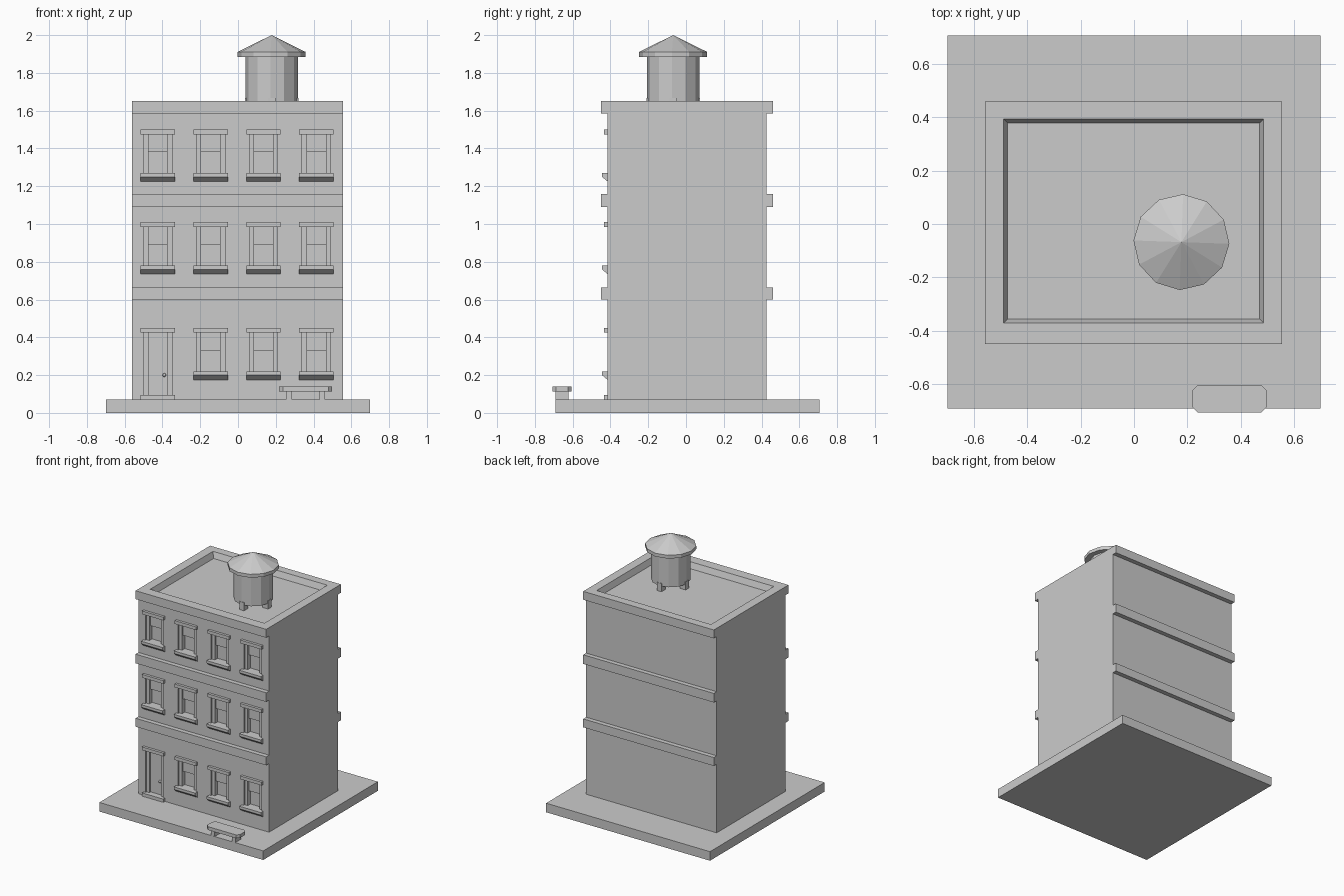
import bpy, bmesh, math
from mathutils import Matrix

cube = bpy.data.objects.get("Cube")
if cube:
    bpy.data.objects.remove(cube, do_unlink=True)

stone = bpy.data.materials.new("stone_grey")
stone.use_nodes = True
GREY = (0.6, 0.6, 0.6, 1)
stone.diffuse_color = GREY
stone.node_tree.nodes["Principled BSDF"].inputs["Base Color"].default_value = GREY


def finish(name, bm):
    bmesh.ops.recalc_face_normals(bm, faces=bm.faces)
    mesh = bpy.data.meshes.new(name)
    bm.to_mesh(mesh)
    bm.free()
    mesh.materials.append(stone)
    obj = bpy.data.objects.new(name, mesh)
    bpy.context.collection.objects.link(obj)
    return obj


def add_box(bm, x0, x1, y0, y1, z0, z1):
    mat = Matrix.Translation(((x0 + x1) / 2, (y0 + y1) / 2, (z0 + z1) / 2))
    mat = mat @ Matrix.Diagonal((x1 - x0, y1 - y0, z1 - z0, 1))
    return bmesh.ops.create_cube(bm, size=1, matrix=mat)["verts"]


def box(name, *bounds):
    bm = bmesh.new()
    add_box(bm, *bounds)
    return finish(name, bm)


def prism(name, points, offset):
    """Extrude a closed outline along an offset."""
    bm = bmesh.new()
    face = bm.faces.new([bm.verts.new(p) for p in points])
    ext = bmesh.ops.extrude_face_region(bm, geom=[face])["geom"]
    bmesh.ops.translate(bm, vec=offset, verts=[v for v in ext if isinstance(v, bmesh.types.BMVert)])
    return finish(name, bm)


# Main dimensions
GROUND, TOP, FLOOR = 0.07, 1.65, 1.605
LEFT, RIGHT = -0.56, 0.556
FRONT, BACK = -0.415, 0.425
BAND_FRONT, BAND_BACK = -0.45, 0.46
bands = [(0.6, 0.665), (1.09, 1.16), (1.585, TOP)]
columns = [-0.425, -0.145, 0.135, 0.415]
storeys = [0.45, 1.01, 1.5]          # top of each row of lintels

box("base_slab", -0.7, 0.7, -0.692, 0.707, 0, GROUND)

# Building shell: side profile with the bands, extruded across the width
front_side, back_side = [(FRONT, GROUND)], [(BACK, GROUND)]
for low, high in bands:
    front_side += [(FRONT, low), (BAND_FRONT, low), (BAND_FRONT, high), (FRONT, high)]
    back_side += [(BACK, low), (BAND_BACK, low), (BAND_BACK, high), (BACK, high)]
outline = front_side[:-1] + back_side[:-1][::-1]
building = prism("building", [(LEFT, y, z) for y, z in outline], (RIGHT - LEFT, 0, 0))

# Cutters: roof well with sloping sides, and window and door openings
HALF, DEPTH = 0.075, 0.045
cuts = bmesh.new()
well = add_box(cuts, -0.49, 0.487, -0.372, 0.395, FLOOR, TOP)
for v in well:
    if v.co.z < TOP - 0.01:
        v.co.x -= math.copysign(0.016, v.co.x)
        v.co.y -= math.copysign(0.016, v.co.y)
well_top = [f for f in cuts.faces if all(v.co.z > TOP - 0.01 for v in f.verts)]
ext = bmesh.ops.extrude_face_region(cuts, geom=well_top)["geom"]
bmesh.ops.delete(cuts, geom=well_top, context='FACES_ONLY')
bmesh.ops.translate(cuts, vec=(0, 0, 0.1), verts=[v for v in ext if isinstance(v, bmesh.types.BMVert)])

openings = []
for row, head in enumerate(storeys):
    for col, x in enumerate(columns):
        is_door = row == 0 and col == 0
        bottom = 0.095 if is_door else head - 0.24
        openings.append((x, bottom, head, is_door))
        add_box(cuts, x - HALF, x + HALF, FRONT - 0.02, FRONT + DEPTH, bottom, head - 0.02)
cutter = finish("opening_cutter", cuts)
cutter.hide_render = True

mod = building.modifiers.new("openings", 'BOOLEAN')
mod.operation, mod.solver, mod.object = 'DIFFERENCE', 'EXACT', cutter
bpy.context.view_layer.objects.active = building
bpy.ops.object.modifier_apply(modifier=mod.name)
bpy.data.objects.remove(cutter, do_unlink=True)

# Window and door trim
for x, bottom, head, is_door in openings:
    kind = "door" if is_door else "window"
    x0, x1 = x - 0.091, x + 0.091
    box(kind + "_lintel", x0, x1, FRONT - 0.02, FRONT + 0.02, head - 0.025, head)
    for side in (-1, 1):
        edges = sorted((x + side * 0.05, x + side * HALF))
        box(kind + "_jamb", *edges, FRONT + 0.012, FRONT + DEPTH, bottom, head - 0.02)
    if is_door:
        box("door_threshold", x0, x1, FRONT - 0.02, FRONT + DEPTH, GROUND, bottom)
        box("door_panel", x - 0.05, x + 0.05, FRONT + 0.028, FRONT + DEPTH, bottom, head - 0.02)
        knob = bmesh.new()
        bmesh.ops.create_uvsphere(knob, u_segments=10, v_segments=6, radius=0.01,
                                  matrix=Matrix.Translation((x + 0.035, FRONT + 0.02, 0.2)))
        finish("door_knob", knob)
    else:
        # Sill with a sloping underside
        sill = [(FRONT + DEPTH, bottom + 0.01), (FRONT - 0.03, bottom + 0.01),
                (FRONT - 0.03, bottom - 0.01), (FRONT, bottom - 0.035),
                (FRONT + DEPTH, bottom - 0.035)]
        prism("window_sill", [(x0, y, z) for y, z in sill], (x1 - x0, 0, 0))
        middle = (bottom + head) / 2
        box("upper_sash", x - 0.05, x + 0.05, FRONT + 0.025, FRONT + DEPTH, middle, head - 0.02)

# Water tank on the roof
TX, TY, SIDES = 0.178, -0.068, 12


def tank_part(name, r0, r1, z0, z1):
    bm = bmesh.new()
    mat = Matrix.Translation((TX, TY, (z0 + z1) / 2)) @ Matrix.Rotation(math.radians(-2), 4, 'Z')
    bmesh.ops.create_cone(bm, cap_ends=True, segments=SIDES, radius1=r0, radius2=r1,
                          depth=z1 - z0, matrix=mat)
    bmesh.ops.remove_doubles(bm, verts=bm.verts, dist=0.0001)
    finish(name, bm)


tank_part("tank_barrel", 0.139, 0.139, 1.645, 1.89)
tank_part("tank_eave", 0.18, 0.18, 1.885, 1.911)
tank_part("tank_roof", 0.18, 0, 1.911, 2.0)
for quarter in range(4):
    bm = bmesh.new()
    add_box(bm, 0.095, 0.141, -0.02, 0.02, FLOOR, 1.667)
    bm.transform(Matrix.Translation((TX, TY, 0)) @ Matrix.Rotation(quarter * math.pi / 2, 4, 'Z'))
    finish("tank_leg", bm)

# Bench on the pavement, with clipped seat corners
BX, BY, HX, HY, CLIP = 0.358, -0.656, 0.14, 0.051, 0.02
corners = []
for sx, sy in ((1, 1), (-1, 1), (-1, -1), (1, -1)):
    pair = [(BX + sx * HX, BY + sy * (HY - CLIP)), (BX + sx * (HX - CLIP), BY + sy * HY)]
    corners += pair if sx * sy > 0 else pair[::-1]
prism("bench_seat", [(x, y, 0.114) for x, y in corners], (0, 0, 0.026))
for side in (-1, 1):
    x = BX + side * 0.088
    box("bench_leg", x - 0.015, x + 0.015, BY - 0.035, BY + 0.035, GROUND, 0.116)
